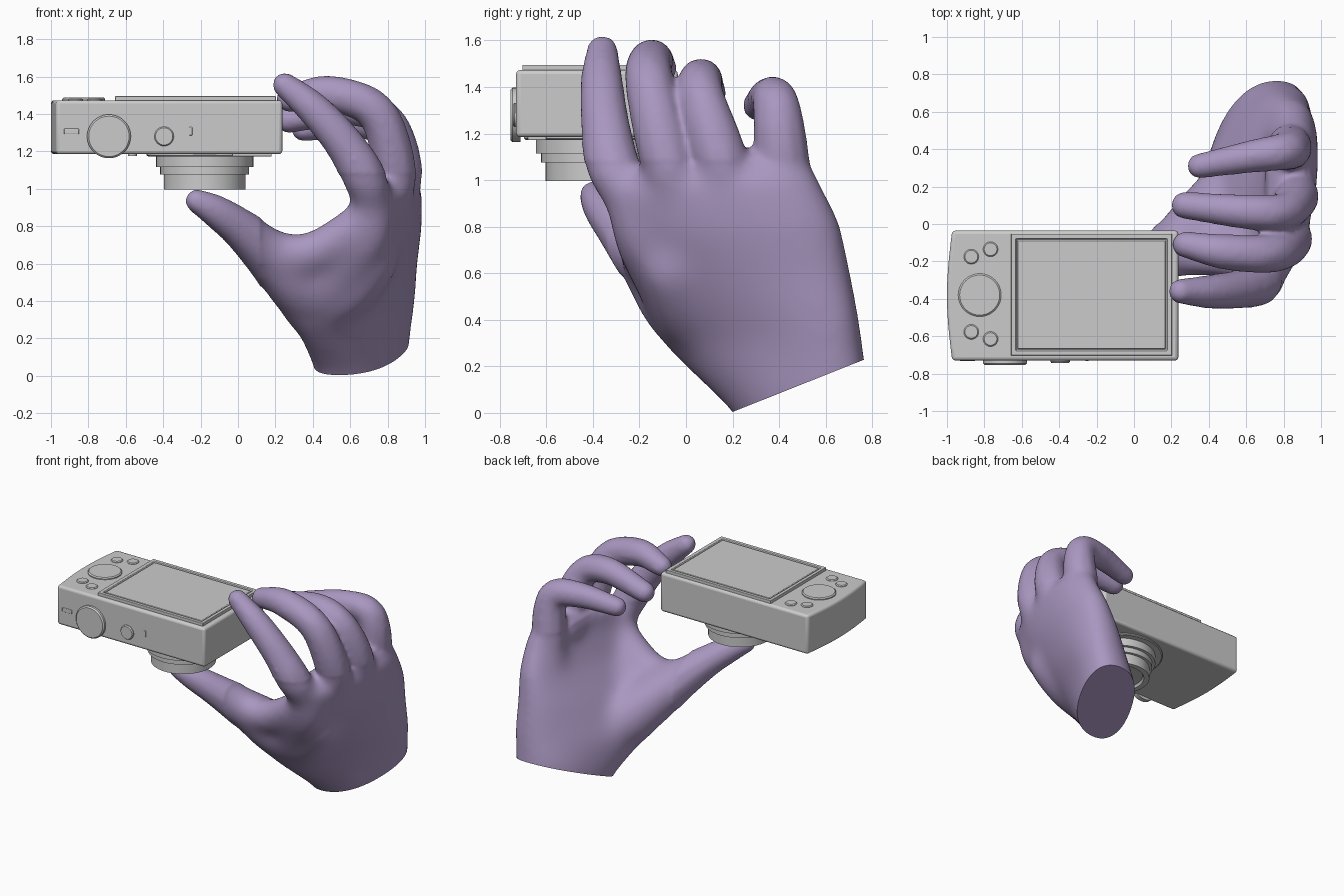
import bpy, bmesh, math
from mathutils import Vector, Matrix

if "Cube" in bpy.data.objects:
    bpy.data.objects.remove(bpy.data.objects["Cube"])


def finish(bm, name, angle=35, bevel=0, mat=None):
    bmesh.ops.recalc_face_normals(bm, faces=bm.faces)
    me = bpy.data.meshes.new(name)
    bm.to_mesh(me)
    bm.free()
    ob = bpy.data.objects.new(name, me)
    bpy.context.collection.objects.link(ob)
    if mat:
        me.materials.clear()
        me.materials.append(mat)
    if bevel:
        m = ob.modifiers.new("bevel", 'BEVEL')
        m.width, m.segments, m.limit_method = bevel, 3, 'ANGLE'
        m.angle_limit = math.radians(40)
    bpy.ops.object.select_all(action='DESELECT')
    ob.select_set(True)
    bpy.context.view_layer.objects.active = ob
    bpy.ops.object.shade_smooth_by_angle(angle=math.radians(angle))
    return ob


def box(name, x0, x1, y0, y1, z0, z1, bevel=0.004):
    bm = bmesh.new()
    m = Matrix.Translation(((x0 + x1) / 2, (y0 + y1) / 2, (z0 + z1) / 2))
    bmesh.ops.create_cube(bm, size=1, matrix=m @ Matrix.Diagonal((x1 - x0, y1 - y0, z1 - z0, 1)))
    return finish(bm, name, bevel=bevel)


def lathe(name, origin, axis, profile, n=48):
    """Stack of rings (radius, distance along axis), capped at both ends."""
    bm = bmesh.new()
    rot = Vector((0, 0, 1)).rotation_difference(Vector(axis))
    rings = [[bm.verts.new(Vector(origin) + rot @ Vector((r * math.cos(math.tau * i / n), r * math.sin(math.tau * i / n), d)))
              for i in range(n)] for r, d in profile]
    for a, b in zip(rings, rings[1:]):
        for i in range(n):
            bm.faces.new((a[i], a[(i + 1) % n], b[(i + 1) % n], b[i]))
    bm.faces.new(rings[0])
    bm.faces.new(rings[-1])
    return finish(bm, name)


# Camera body: plan outline with a bowed left end
bm = bmesh.new()
outline = [(0.237, -0.73), (0.237, -0.035)]
outline += [(-0.972 - 0.028 * math.cos(t * math.pi / 2), -0.3825 + 0.3475 * t) for t in [1 - i / 5 for i in range(11)]]
face = bm.faces.new([bm.verts.new((x, y, 1.185)) for x, y in outline])
top = bmesh.ops.extrude_face_region(bm, geom=[face])
bmesh.ops.translate(bm, vec=(0, 0, 0.288), verts=[v for v in top['geom'] if isinstance(v, bmesh.types.BMVert)])
finish(bm, "camera_body", bevel=0.018)

# Display: raised frame with a shallow groove around the panel
bm = bmesh.new()
bmesh.ops.create_cube(bm, size=1, matrix=Matrix.Translation((-0.227, -0.378, 1.475)) @ Matrix.Diagonal((0.86, 0.65, 0.04, 1)))
bm.faces.ensure_lookup_table()
lid = max(bm.faces, key=lambda f: f.calc_center_median().z)
for thick, depth in ((0.024, 0), (0.004, -0.012), (0.006, 0), (0.003, 0.009)):
    bmesh.ops.inset_region(bm, faces=[lid], thickness=thick, depth=depth, use_even_offset=True)
finish(bm, "display", bevel=0.003)

# Rear controls
lathe("control_wheel", (-0.825, -0.38, 1.46), (0, 0, 1), [(0.115, 0), (0.115, 0.02), (0.107, 0.027)])
for i, (x, y) in enumerate([(-0.87, -0.175), (-0.767, -0.135), (-0.87, -0.577), (-0.767, -0.615)]):
    lathe(f"rear_button_{i + 1}", (x, y, 1.46), (0, 0, 1), [(0.04, 0), (0.04, 0.016), (0.034, 0.022)], 24)

# Controls on the narrow face towards -y
lathe("mode_dial", (-0.69, -0.71, 1.28), (0, -1, 0), [(0.117, 0), (0.117, 0.035), (0.108, 0.044)])
lathe("shutter_button", (-0.395, -0.71, 1.28), (0, -1, 0), [(0.052, 0), (0.052, 0.026), (0.046, 0.034)], 32)
box("power_switch", -0.93, -0.85, -0.733, -0.72, 1.292, 1.322)
box("side_slot", -0.26, -0.243, -0.733, -0.72, 1.285, 1.33)

# Stepped lens barrel pointing down, with shallow front glass
lathe("lens", (-0.178, -0.385, 1.2), (0, 0, -1),
      [(0.31, 0), (0.31, 0.022), (0.303, 0.027), (0.26, 0.027), (0.26, 0.085), (0.238, 0.085), (0.238, 0.125),
       (0.218, 0.125), (0.218, 0.203), (0.18, 0.203), (0.17, 0.185), (0.12, 0.18), (0.06, 0.178)])
box("flash_window", -0.03, 0.18, -0.68, -0.6, 1.172, 1.2)
lathe("focus_lamp", (-0.565, -0.63, 1.2), (0, 0, -1), [(0.024, 0), (0.024, 0.024)], 20)

# Hand: palm loft and finger tubes fused into one skin
hand_bm = bmesh.new()


def loft(sections, n=32):
    """Each section: thumb-side end, little-finger-side end, back and front bulge in x."""
    rings = []
    for e1, e2, back, front in sections:
        e1, e2 = Vector(e1), Vector(e2)
        ring = []
        for i in range(n):
            c, s = math.cos(math.tau * i / n), math.sin(math.tau * i / n)
            c2, s2 = math.copysign(abs(c) ** 0.85, c), math.copysign(abs(s) ** 0.85, s)
            p = (e1 + e2) / 2 + (e2 - e1) / 2 * c2
            p.x += s2 * (back if s > 0 else front)
            ring.append(hand_bm.verts.new(p))
        rings.append(ring)
    for a, b in zip(rings, rings[1:]):
        for i in range(n):
            hand_bm.faces.new((a[i], a[(i + 1) % n], b[(i + 1) % n], b[i]))
    hand_bm.faces.new(rings[0])
    hand_bm.faces.new(rings[-1])


def tube(points, steps=12):
    """Tapered round limb through (x, y, z, radius) points, smoothly interpolated."""
    p = [Vector(q) for q in points]
    p = [2 * p[0] - p[1]] + p + [2 * p[-1] - p[-2]]
    for a, b, c, d in zip(p, p[1:], p[2:], p[3:]):
        for k in range(steps + 1):
            t = k / steps
            q = 0.5 * (2 * b + (c - a) * t + (2 * a - 5 * b + 4 * c - d) * t * t + (3 * b - a - 3 * c + d) * t ** 3)
            bmesh.ops.create_icosphere(hand_bm, subdivisions=2, radius=q[3], matrix=Matrix.Translation(q.to_3d()))


# Palm, from below the wrist cut up to the knuckles
loft([((0.55, 0.26, -0.10), (0.76, 0.79, 0.12), 0.23, 0.20),
      ((0.53, 0.19, 0.01), (0.76, 0.77, 0.24), 0.24, 0.21),
      ((0.38, -0.07, 0.26), (0.79, 0.75, 0.40), 0.28, 0.19),
      ((0.53, -0.21, 0.53), (0.80, 0.71, 0.62), 0.25, 0.17),
      ((0.64, -0.31, 0.76), (0.83, 0.67, 0.83), 0.225, 0.11),
      ((0.69, -0.36, 0.95), (0.84, 0.57, 1.01), 0.20, 0.07),
      ((0.68, -0.31, 1.04), (0.83, 0.50, 1.13), 0.13, 0.05)])
# Index, middle, ring and little finger
tube([(0.74, -0.15, 0.78, 0.08), (0.69, -0.30, 1.02, 0.12), (0.575, -0.345, 1.23, 0.108), (0.41, -0.362, 1.42, 0.094), (0.25, -0.36, 1.555, 0.07)])
tube([(0.79, 0.0, 0.84, 0.08), (0.84, -0.075, 1.06, 0.120), (0.745, -0.155, 1.40, 0.108), (0.49, -0.15, 1.51, 0.098), (0.275, -0.11, 1.48, 0.074)])
tube([(0.80, 0.20, 0.84, 0.08), (0.87, 0.155, 1.06, 0.122), (0.80, 0.068, 1.35, 0.103), (0.60, 0.065, 1.43, 0.096), (0.27, 0.10, 1.37, 0.076)])
tube([(0.77, 0.44, 0.82, 0.09), (0.83, 0.415, 1.06, 0.122), (0.81, 0.39, 1.31, 0.105), (0.62, 0.36, 1.355, 0.09), (0.35, 0.31, 1.32, 0.07)])
# Thumb with its muscle, and the web towards the index finger
tube([(0.55, 0.22, 0.28, 0.18), (0.36, 0.0, 0.46, 0.19), (0.19, -0.14, 0.63, 0.15), (0.02, -0.27, 0.78, 0.112), (-0.12, -0.355, 0.88, 0.09), (-0.22, -0.395, 0.935, 0.066)])
tube([(0.19, -0.16, 0.64, 0.125), (0.40, -0.17, 0.66, 0.12), (0.66, -0.21, 0.82, 0.12)])
tube([(0.36, -0.01, 0.44, 0.17), (0.50, -0.05, 0.53, 0.16), (0.68, -0.16, 0.74, 0.15), (0.72, -0.22, 0.86, 0.12)])
tube([(0.40, 0.06, 0.38, 0.18), (0.58, 0.01, 0.46, 0.17), (0.72, -0.06, 0.62, 0.15)])
# Web skin between the finger roots
tube([(0.75, -0.18, 0.92, 0.12), (0.81, 0.04, 1.01, 0.12), (0.81, 0.28, 1.02, 0.12)])

purple = bpy.data.materials.new("hand_purple")
purple.diffuse_color = (0.40, 0.31, 0.53, 1)
purple.use_nodes = True
purple.node_tree.nodes["Principled BSDF"].inputs["Base Color"].default_value = purple.diffuse_color
rough = finish(hand_bm, "hand_rough")
m = rough.modifiers.new("fuse", 'REMESH')
m.mode, m.voxel_size = 'VOXEL', 0.014
m = rough.modifiers.new("soften", 'SMOOTH')
m.factor, m.iterations = 0.5, 18
evaluated = rough.evaluated_get(bpy.context.evaluated_depsgraph_get())
skin = bpy.data.meshes.new_from_object(evaluated)
bm = bmesh.new()
bm.from_mesh(skin)
bpy.data.objects.remove(rough)

# Extra softening of the palm below the knuckles
for top_z in (0.92, 1.0, 1.08):
    palm = [v for v in bm.verts if v.co.z < top_z and v.co.x > 0.12]
    for _ in range(28):
        bmesh.ops.smooth_vert(bm, verts=palm, factor=0.5, use_axis_x=True, use_axis_y=True, use_axis_z=True)

# Flat slanted cut at the wrist
cut = bmesh.ops.bisect_plane(bm, geom=bm.verts[:] + bm.edges[:] + bm.faces[:], plane_co=(0.6, 0.19, 0.0),
                             plane_no=(0, 0.37, -0.93), clear_outer=True)
edges = [e for e in cut['geom_cut'] if isinstance(e, bmesh.types.BMEdge)]
bmesh.ops.holes_fill(bm, edges=edges, sides=0)
finish(bm, "hand", angle=50, mat=purple)
